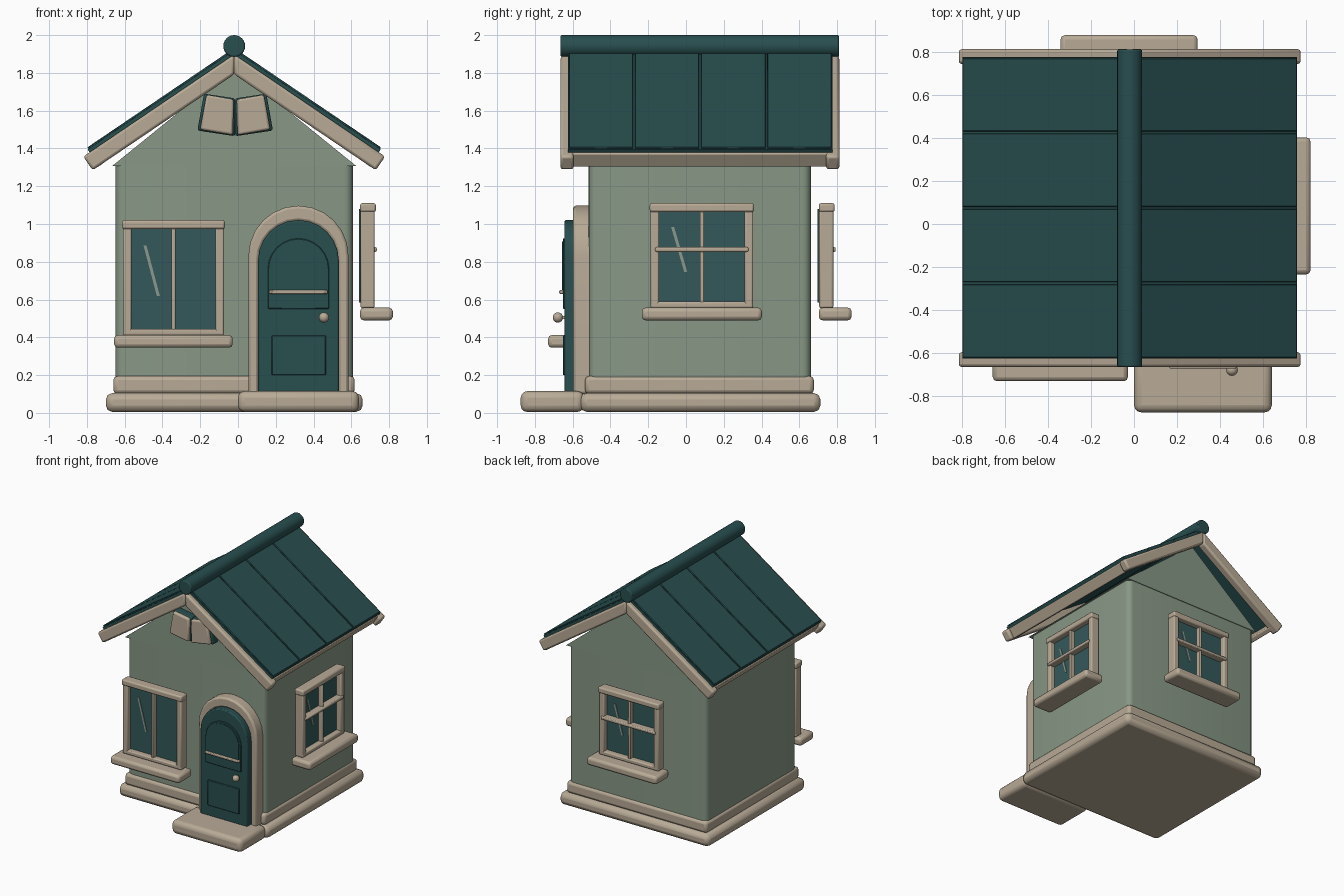
import bpy, bmesh, math
from math import sin, cos, pi, radians
from mathutils import Matrix, Vector

cube = bpy.data.objects.get("Cube")
if cube:
    bpy.data.objects.remove(cube)


def material(name, *srgb):
    m = bpy.data.materials.new(name)
    col = [((c / 255 + 0.055) / 1.055) ** 2.4 for c in srgb] + [1]
    m.use_nodes = True
    m.diffuse_color = col
    m.node_tree.nodes["Principled BSDF"].inputs["Base Color"].default_value = col
    return m


TRIM = material("beige trim", 184, 170, 150)
WALL = material("sage wall", 136, 152, 134)
TEAL = material("dark teal", 40, 78, 79)
GLASS = material("window glass", 52, 88, 90)
GLINT = material("glass glint", 140, 152, 140)


def finish(name, bm, mat, bevel=0.0, segments=2, place=None):
    bmesh.ops.recalc_face_normals(bm, faces=bm.faces)
    mesh = bpy.data.meshes.new(name)
    bm.to_mesh(mesh)
    bm.free()
    ob = bpy.data.objects.new(name, mesh)
    bpy.context.collection.objects.link(ob)
    mesh.materials.append(mat)
    if place:
        ob.matrix_world = place
    if bevel:
        mod = ob.modifiers.new("soft edges", 'BEVEL')
        mod.width, mod.segments = bevel, segments
        mod.limit_method, mod.angle_limit = 'ANGLE', radians(40)
    bpy.ops.object.select_all(action='DESELECT')
    ob.select_set(True)
    bpy.context.view_layer.objects.active = ob
    bpy.ops.object.shade_smooth_by_angle(angle=radians(35))
    return ob


def prism(name, pts, y0, y1, mat, bevel=0.0, segments=2, place=None):
    """Extrude an outline in x and z from y0 to y1."""
    bm = bmesh.new()
    face = bm.faces.new([bm.verts.new((x, y0, z)) for x, z in pts])
    new = bmesh.ops.extrude_face_region(bm, geom=[face])["geom"]
    bmesh.ops.translate(bm, vec=(0, y1 - y0, 0),
                        verts=[v for v in new if isinstance(v, bmesh.types.BMVert)])
    return finish(name, bm, mat, bevel, segments, place)


def box(name, x0, x1, y0, y1, z0, z1, mat, bevel=0.0, segments=2, place=None):
    return prism(name, [(x0, z0), (x1, z0), (x1, z1), (x0, z1)],
                 y0, y1, mat, bevel, segments, place)


def arch(cx, r, z0, spring, n=12):
    curve = [(cx + r * cos(pi * i / n), spring + r * sin(pi * i / n)) for i in range(n + 1)]
    return [(cx + r, z0)] + curve + [(cx - r, z0)]


MID_X = -0.02

# Plinth, skirting, step
box("plinth", -0.70, 0.66, -0.56, 0.712, 0.005, 0.105, TRIM, 0.035)
box("skirting", -0.66, 0.618, -0.535, 0.677, 0.1, 0.195, TRIM, 0.022)
box("door_step", 0.0, 0.64, -0.875, -0.54, 0.005, 0.115, TRIM, 0.035, 3)

# Walls with rounded upright corners, and the gable block
bm = bmesh.new()
bmesh.ops.create_cube(bm, size=1, matrix=Matrix.LocRotScale(
    Vector((MID_X, 0.073, 0.69)), None, Vector((1.256, 1.176, 1.25))))
upright = [e for e in bm.edges if abs(e.verts[0].co.z - e.verts[1].co.z) > 1]
bmesh.ops.bevel(bm, geom=upright, offset=0.045, segments=5, profile=0.5, affect='EDGES')
finish("walls", bm, WALL)
prism("gable", [(MID_X - 0.645, 1.308), (MID_X + 0.645, 1.308), (MID_X, 1.83)],
      -0.52, 0.667, WALL)

# Roof: s runs down the slope, n is measured square to it
PITCH = radians(34.1)
APEX = 1.845


def slope_pt(side, s, n):
    return (MID_X + side * (s * cos(PITCH) + n * sin(PITCH)),
            APEX - s * sin(PITCH) + n * cos(PITCH))


def slope_strip(side, s_end, n0, n1, s_start=None):
    """Outline of a sloping strip, mitred at the ridge unless s_start is given."""
    if s_start is None:
        top = [(MID_X, APEX + n / cos(PITCH)) for n in (n0, n1)]
    else:
        top = [slope_pt(side, s_start, n) for n in (n0, n1)]
    return [top[0], slope_pt(side, s_end, n0), slope_pt(side, s_end, n1), top[1]]


for side, label in ((-1, "right"), (1, "left")):
    prism(f"roof_base_{label}", slope_strip(side, 0.895, 0.04, 0.062), -0.625, 0.775, TEAL)
    for i in range(4):
        y = -0.625 + i * 0.35
        prism(f"roof_panel_{label}_{i + 1}", slope_strip(side, 0.89, 0.06, 0.072),
              y + 0.005, y + 0.345, TEAL, 0.003, 1)
    prism(f"eave_board_{label}", slope_strip(side, 0.905, -0.045, 0.042, 0.865),
          -0.63, 0.78, TRIM, 0.008)
    for y, where in ((-0.665, "front"), (0.742, "back")):
        prism(f"barge_board_{where}_{label}", slope_strip(side, 0.935, -0.044, 0.044),
              y, y + 0.07, TRIM, 0.014)

bm = bmesh.new()
bmesh.ops.create_cone(bm, cap_ends=True, segments=24, radius1=0.058, radius2=0.058, depth=1.475)
finish("ridge_cap", bm, TEAL, 0.008, 2,
       Matrix.Translation((MID_X, 0.073, 1.942)) @ Matrix.Rotation(pi / 2, 4, 'X'))

# Door with arched surround
DOOR_X = 0.32
outer = arch(DOOR_X, 0.265, 0.1, 0.832)
inner = arch(DOOR_X, 0.212, 0.1, 0.805)
prism("door_surround", outer + inner[::-1], -0.597, -0.5, TRIM, 0.014)
prism("door", arch(DOOR_X, 0.214, 0.11, 0.807), -0.643, -0.51, TEAL, 0.008)
prism("door_arch_panel", arch(DOOR_X, 0.162, 0.55, 0.762), -0.652, -0.64, TEAL, 0.004, 1)
prism("door_arch_inset", arch(DOOR_X, 0.145, 0.645, 0.762), -0.656, -0.65, TEAL)
box("door_lower_panel", 0.178, 0.465, -0.652, -0.64, 0.2, 0.41, TEAL, 0.004, 1)
box("door_bar", 0.165, 0.475, -0.672, -0.645, 0.63, 0.65, TRIM, 0.006)
bm = bmesh.new()
bmesh.ops.create_uvsphere(bm, u_segments=16, v_segments=10, radius=0.027)
finish("door_knob", bm, TRIM, place=Matrix.Translation((0.455, -0.678, 0.505)))
box("knob_stem", 0.447, 0.463, -0.67, -0.63, 0.497, 0.513, TRIM)


def window(name, x, y, turn, half, z0, z1, cross):
    """Window standing just clear of the wall; it faces local -y."""
    at = Matrix.Translation((x, y, 0)) @ Matrix.Rotation(radians(turn), 4, 'Z')

    def part(label, *args):
        box(f"{name}_{label}", *args, place=at)

    part("glass", 0.03 - half, half - 0.03, -0.075, -0.035, z0 + 0.02, z1 - 0.03, GLASS)
    for s, label in ((-1, "right"), (1, "left")):
        xs = sorted((s * half, s * (half - 0.046)))
        part(f"stile_{label}", *xs, -0.118, -0.043, z0, z1 - 0.01, TRIM, 0.009)
    part("head", -half - 0.004, half + 0.004, -0.125, -0.041, z1 - 0.047, z1, TRIM, 0.011)
    part("foot", -half, half, -0.118, -0.043, z0 - 0.01, z0 + 0.024, TRIM, 0.009)
    part("sill", -half - 0.046, half + 0.046, -0.215, -0.041, z0 - 0.075, z0 - 0.008, TRIM, 0.02)
    part("mullion", -0.011, 0.011, -0.112, -0.065, z0, z1 - 0.03, TRIM, 0.006)
    if cross:
        zc = z0 + 0.3
        part("crossbar", 0.025 - half, half - 0.025, -0.13, -0.065,
             zc - 0.012, zc + 0.012, TRIM, 0.007)
    # Slanted streak of reflection
    gx, top, low, run = -half * 0.57, z1 - 0.125, z1 - 0.365, 0.07
    if not cross:
        gx, top, low = -0.15, z1 - 0.135, z1 - 0.4
    prism(f"{name}_glint", [(gx - 0.008, top), (gx + 0.008, top),
                            (gx + run + 0.008, low), (gx + run - 0.008, low)],
          -0.08, -0.074, GLINT, place=at)


window("front_window", -0.342, -0.515, 0, 0.268, 0.42, 1.02, False)
window("side_window", 0.605, 0.084, 90, 0.272, 0.565, 1.11, True)
window("back_window", -0.023, 0.662, 180, 0.272, 0.565, 1.11, True)

# Open book ornament under the front gable
for s, label in ((-1, "right"), (1, "left")):
    cover = [(0.0, 1.47), (0.2, 1.5), (0.165, 1.695), (0.0, 1.67)]
    page = [(0.012, 1.475), (0.186, 1.505), (0.152, 1.69), (0.008, 1.665)]
    for part_name, pts, y0, y1, mat in (("book_cover", cover, -0.585, -0.515, TEAL),
                                        ("book_page", page, -0.61, -0.575, TRIM)):
        prism(f"{part_name}_{label}", [(MID_X + 0.005 + s * x, z - 0.005) for x, z in pts],
              y0, y1, mat, 0.012)
